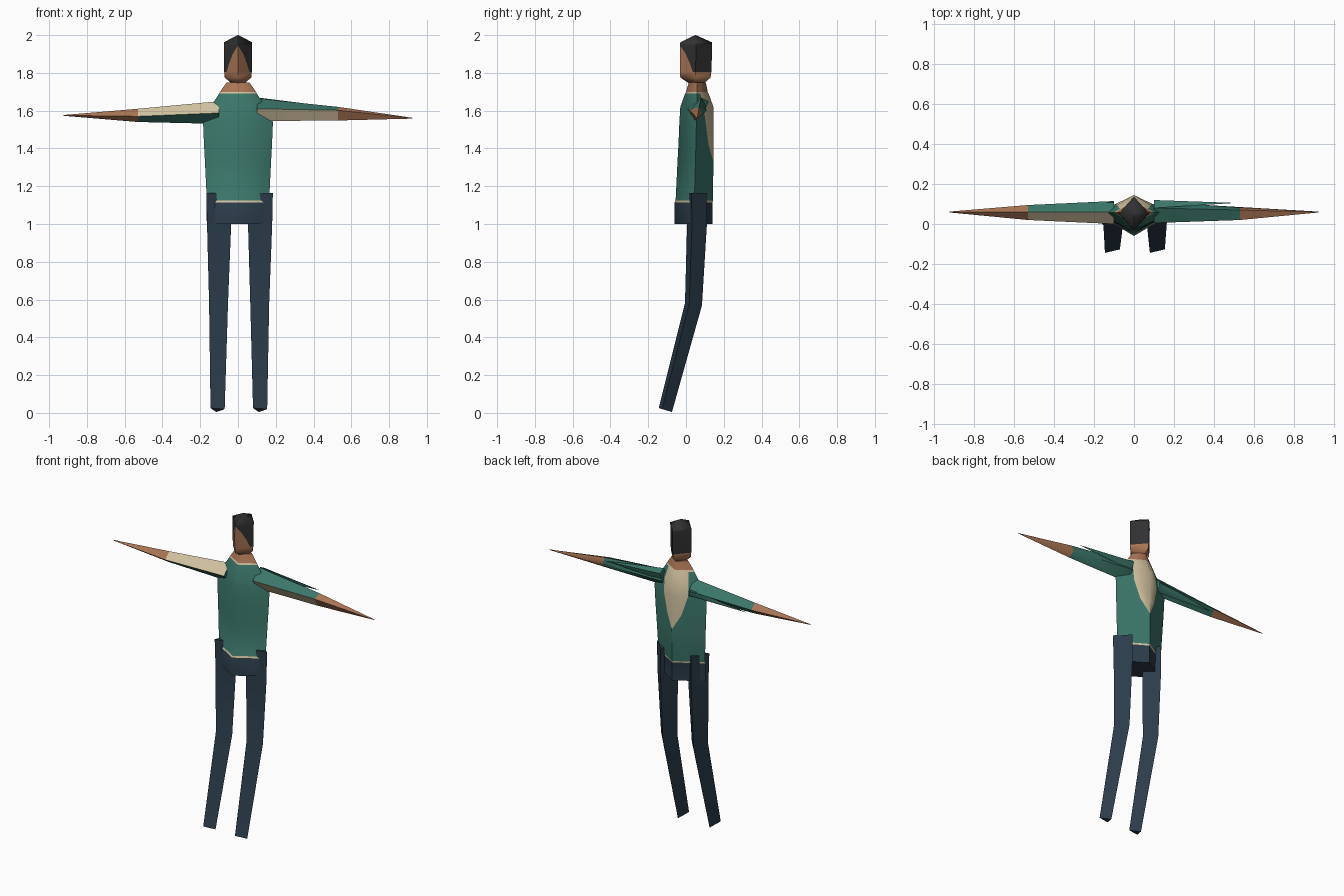
import bpy, bmesh, math
from mathutils import Vector

if "Cube" in bpy.data.objects:
    bpy.data.objects.remove(bpy.data.objects["Cube"])


def material(name, rgb):
    m = bpy.data.materials.new(name)
    m.use_nodes = True
    m.diffuse_color = (*rgb, 1)
    m.node_tree.nodes["Principled BSDF"].inputs["Base Color"].default_value = (*rgb, 1)
    return m


MATS = [material("shirt green", (0.045, 0.185, 0.145)),
        material("trim cream", (0.66, 0.55, 0.36)),
        material("skin brown", (0.40, 0.18, 0.09)),
        material("trouser navy", (0.024, 0.045, 0.068)),
        material("hair black", (0.03, 0.03, 0.032))]
GREEN, CREAM, SKIN, NAVY, HAIR = range(5)


def loft(name, rings, colour, sharp=70):
    """Skin a list of rings; colour(band, side) gives the material of each face."""
    bm = bmesh.new()
    rows = [[bm.verts.new(p) for p in ring] for ring in rings]
    n = len(rows[0])
    for band in range(len(rows) - 1):
        a, b = rows[band], rows[band + 1]
        for side in range(n):
            k = (side + 1) % n
            f = bm.faces.new((a[side], a[k], b[k], b[side]))
            f.material_index = colour(band, side)
    bm.faces.new(rows[0]).material_index = colour(0, n // 2)
    bm.faces.new(rows[-1]).material_index = colour(len(rows) - 2, n // 2)
    bmesh.ops.remove_doubles(bm, verts=bm.verts, dist=0.0002)
    bmesh.ops.recalc_face_normals(bm, faces=bm.faces)
    mesh = bpy.data.meshes.new(name)
    bm.to_mesh(mesh)
    bm.free()
    for m in MATS:
        mesh.materials.append(m)
    ob = bpy.data.objects.new(name, mesh)
    bpy.context.collection.objects.link(ob)
    bpy.ops.object.select_all(action='DESELECT')
    ob.select_set(True)
    bpy.context.view_layer.objects.active = ob
    bpy.ops.object.shade_smooth_by_angle(angle=math.radians(sharp))
    return ob


def diamond(z, w, tip, far, m):
    """Diamond ring whose tip corner carries a panel of half width m."""
    yc = (tip + far) / 2
    ym = tip + (yc - tip) * m / w
    return [Vector(p) for p in ((0, tip, z), (m, ym, z), (w, yc, z),
                                (0, far, z), (-w, yc, z), (-m, ym, z))]


def panel(side):
    return side in (0, 5)


# Torso: waistband, shirt with a shield panel on the back, collar and neck
torso = [(1.0, .165, .14, -.06, .001), (1.115, .168, .14, -.06, .001),
         (1.125, .165, .143, -.055, .001), (1.33, .175, .145, -.045, .001),
         (1.42, .18, .145, -.04, .05), (1.54, .185, .145, -.035, .085),
         (1.62, .145, .145, -.03, .085), (1.69, .1, .12, -.005, .07),
         (1.70, .095, .115, 0, .065), (1.75, .06, .105, .015, .04)]


def torso_colour(band, side):
    if band in (0, 8):
        return NAVY if band == 0 else SKIN
    if band in (1, 7):
        return CREAM
    return CREAM if band > 2 and panel(side) else GREEN


loft("torso", [diamond(*r) for r in torso], torso_colour)

# Head: hair all round, face panel on the front widening down to the jaw
head = [(1.745, .035, .015, .095, .02), (1.775, .07, -.03, .13, .06),
        (1.805, .073, -.032, .134, .06), (1.85, .074, -.033, .136, .047),
        (1.90, .075, -.033, .137, .028), (1.945, .075, -.032, .137, .001),
        (1.962, .075, -.03, .137, .001), (2.0, .002, .048, .052, .001)]


def head_colour(band, side):
    return SKIN if band < 2 or (band < 5 and panel(side)) else HAIR


loft("head", [diamond(*r) for r in head], head_colour)


# Arms: four-sided sleeves (top, front, bottom, back edges) ending in pointed hands
def arm(name, sign, shoulder, wrist, tip_z, cream_side):
    tip = [(.06 + dy, tip_z + dz) for dy, dz in
           ((0, .002), (-.002, 0), (0, -.002), (.002, 0))]
    rings = [[Vector((sign * x, y, z)) for y, z in sec]
             for x, sec in ((.1, shoulder), (.53, wrist), (.925, tip))]
    loft(name, rings,
         lambda band, side: SKIN if band else (CREAM if side == cream_side else GREEN))


arm("right_arm", -1,
    [(.06, 1.65), (.0, 1.588), (.06, 1.53), (.115, 1.59)],
    [(.06, 1.61), (.02, 1.57), (.06, 1.54), (.095, 1.575)], 1.575, 0)
arm("left_arm", 1,
    [(.08, 1.665), (.005, 1.61), (.05, 1.545), (.11, 1.6)],
    [(.07, 1.62), (.02, 1.602), (.05, 1.548), (.085, 1.58)], 1.56, 1)


# Loose sleeve folds: slim spikes behind each arm
def fold(name, base_x, base, tip):
    start = [Vector((base_x, y, z)) for y, z in base]
    end = [Vector(tip) + (p - start[0]) * .02 for p in start]
    loft(name, [start, end], lambda band, side: GREEN)


fold("left_sleeve_fold", .1, [(.08, 1.67), (.12, 1.65), (.1, 1.6)], (.5, .105, 1.62))
fold("right_sleeve_fold", -.1, [(.08, 1.54), (.115, 1.56), (.11, 1.6)], (-.5, .095, 1.55))


# Legs: three-sided tubes bent at the knee, both twisted the same way
def leg(name, hip_x, knee_x, foot_x):
    corners = ((-.5, -.45), (.5, -.2), (-.1, .55))
    stations = ((hip_x, .05, 1.165, .135, .105, 0),
                (hip_x, .053, 1.0, .128, .105, 0),
                (knee_x, .035, .575, .1, .09, -.12),
                (foot_x, -.113, .016, .075, .07, -.3))
    rings = [[Vector((x + u * sx, y + v * sy, z + v * sy * tilt)) for u, v in corners]
             for x, y, z, sx, sy, tilt in stations]
    loft(name, rings, lambda band, side: NAVY, 40)


leg("right_leg", -.1, -.103, -.108)
leg("left_leg", .117, .115, .117)
